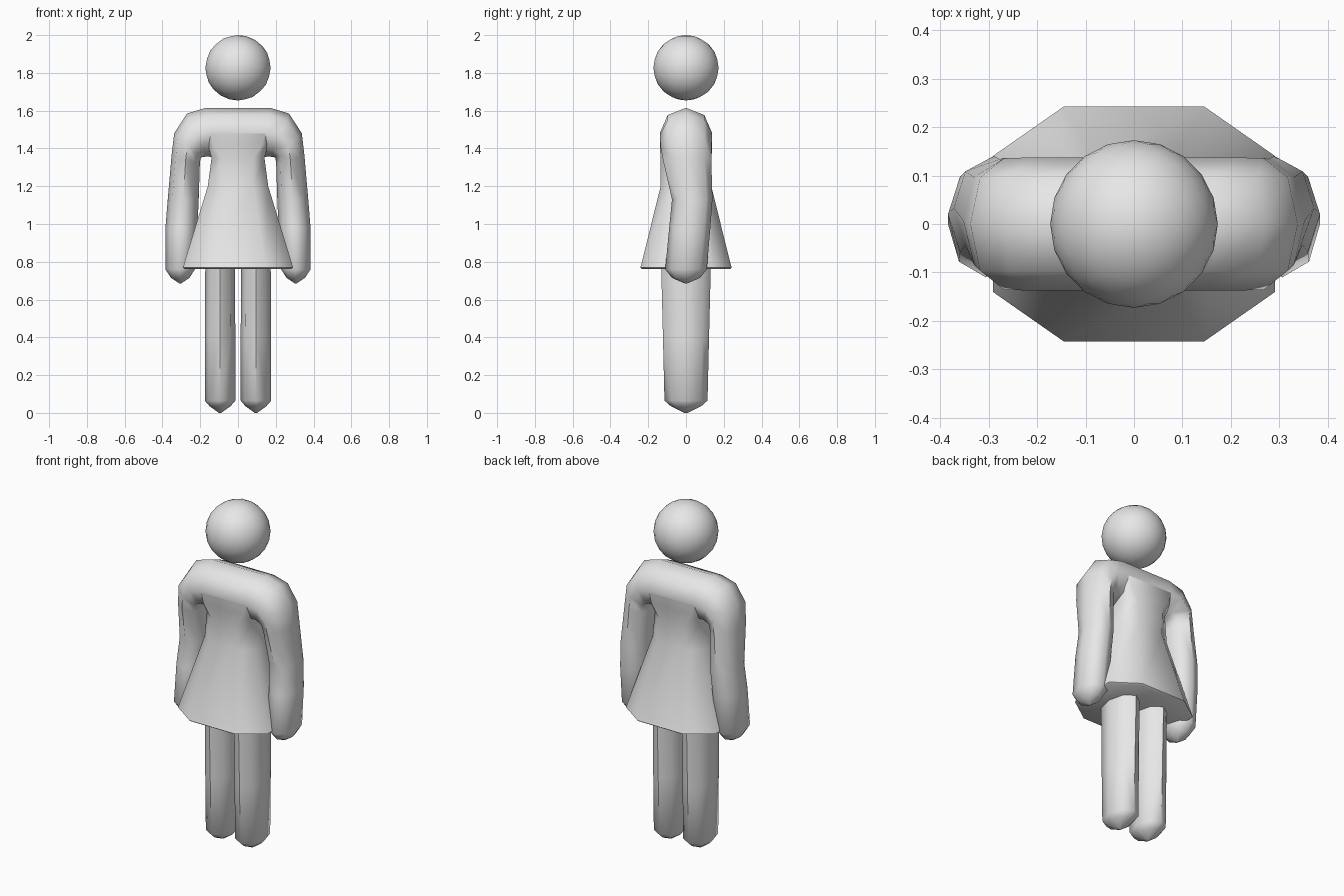
import bpy, bmesh, math

if "Cube" in bpy.data.objects:
    bpy.data.objects.remove(bpy.data.objects["Cube"])

grey = bpy.data.materials.new("light grey")
grey.diffuse_color = (0.8, 0.8, 0.8, 1)
grey.use_nodes = True
grey.node_tree.nodes["Principled BSDF"].inputs["Base Color"].default_value = grey.diffuse_color


def loft(name, rings, mirror=False):
    """Skin a list of equal-sized closed rings and cap both ends."""
    bm = bmesh.new()
    loops = [[bm.verts.new(p) for p in ring] for ring in rings]
    n = len(rings[0])
    for a, b in zip(loops, loops[1:]):
        for i in range(n):
            j = (i + 1) % n
            bm.faces.new((a[i], a[j], b[j], b[i]))
    bm.faces.new(loops[0])
    bm.faces.new(loops[-1])
    bmesh.ops.recalc_face_normals(bm, faces=bm.faces)
    mesh = bpy.data.meshes.new(name)
    bm.to_mesh(mesh)
    bm.free()
    obj = bpy.data.objects.new(name, mesh)
    bpy.context.collection.objects.link(obj)
    if mirror:
        obj.modifiers.new("mirror", 'MIRROR').use_mirror_merge = False
    finish(obj)
    return obj


def finish(obj):
    obj.data.materials.append(grey)
    bpy.ops.object.select_all(action='DESELECT')
    obj.select_set(True)
    bpy.context.view_layer.objects.active = obj
    bpy.ops.object.shade_smooth_by_angle(angle=math.radians(62))


def oval(outer, inner, yc, hy, sides=8):
    """Ring spanning two (x, z) points, with half depth hy around yc."""
    cx, cz = (outer[0] + inner[0]) / 2, (outer[1] + inner[1]) / 2
    dx, dz = (outer[0] - inner[0]) / 2, (outer[1] - inner[1]) / 2
    ring = []
    for i in range(sides):
        a = math.tau * i / sides
        c, s = math.cos(a), math.sin(a)
        ring.append((cx + dx * c, yc + hy * s, cz + dz * c))
    return ring


# Head
bpy.ops.mesh.primitive_ico_sphere_add(subdivisions=3, radius=0.173, location=(0, 0, 1.827))
head = bpy.context.object
head.name = "head"
finish(head)

# Shoulders and arms: one tube running from hand to hand
half = [
    ((0.17, 1.615), (0.13, 1.355), 0, 0.137),
    ((0.27, 1.585), (0.17, 1.357), 0, 0.137),
    ((0.338, 1.48), (0.198, 1.352), 0, 0.136),
    ((0.352, 1.36), (0.202, 1.32), 0.006, 0.128),
    ((0.372, 1.13), (0.208, 1.13), 0.033, 0.107),
    ((0.384, 0.98), (0.215, 0.98), 0.02, 0.109),
    ((0.384, 0.76), (0.228, 0.76), 0, 0.11),
    ((0.355, 0.715), (0.257, 0.715), 0, 0.075),
    ((0.309, 0.685), (0.301, 0.685), 0, 0.006),
]
left = [oval((-o[0], o[1]), (-i[0], i[1]), y, h) for o, i, y, h in reversed(half)]
right = [oval(o, i, y, h) for o, i, y, h in half]
loft("shoulders_and_arms", left + right)


# Dress: eight-sided rings of (z, half width, half depth, front width share, corner depth share)
def dress_ring(z, hx, hy, fx, fy):
    quarter = [(hx, hy * fy), (hx * fx, hy)]
    pts = quarter + [(-x, y) for x, y in reversed(quarter)]
    pts += [(-x, -y) for x, y in pts]
    return [(x, y, z) for x, y in pts]


loft("dress", [dress_ring(*r) for r in (
    (0.763, 0.284, 0.235, 0.5, 0.58),
    (0.769, 0.291, 0.242, 0.5, 0.58),
    (0.785, 0.287, 0.237, 0.5, 0.58),
    (1.20, 0.160, 0.134, 0.5, 0.60),
    (1.35, 0.140, 0.136, 0.6, 0.65),
    (1.42, 0.160, 0.137, 0.8, 0.75),
    (1.49, 0.165, 0.134, 0.9, 0.85),
)])

# Legs with tapered feet
loft("leg", [oval((0.095 + w, z), (0.095 - w, z), 0, d) for z, w, d in (
    (0.80, 0.078, 0.132),
    (0.40, 0.081, 0.122),
    (0.065, 0.081, 0.114),
    (0.035, 0.055, 0.080),
    (0.0, 0.006, 0.008),
)], mirror=True)
